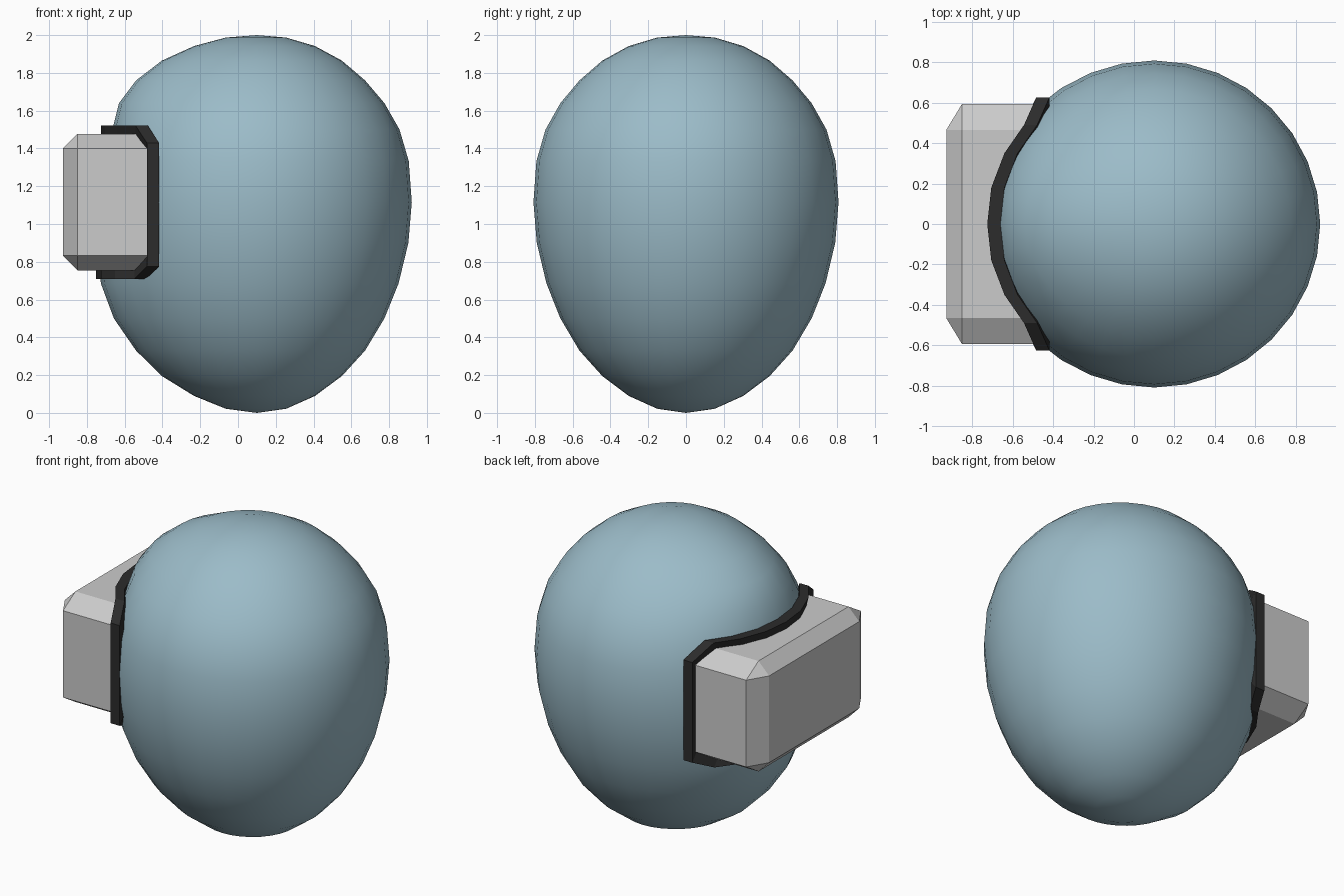
import bpy, bmesh, math

if "Cube" in bpy.data.objects:
    bpy.data.objects.remove(bpy.data.objects["Cube"])


def make_object(name, verts, faces, color=None):
    mesh = bpy.data.meshes.new(name)
    mesh.from_pydata(verts, [], faces)
    bm = bmesh.new()
    bm.from_mesh(mesh)
    bmesh.ops.recalc_face_normals(bm, faces=bm.faces)
    bm.to_mesh(mesh)
    bm.free()
    obj = bpy.data.objects.new(name, mesh)
    bpy.context.collection.objects.link(obj)
    if color:
        mat = bpy.data.materials.new(name + "_colour")
        mat.diffuse_color = (*color, 1)
        mat.use_nodes = True
        mat.node_tree.nodes["Principled BSDF"].inputs["Base Color"].default_value = mat.diffuse_color
        mesh.materials.append(mat)
    return obj


# Head: egg of 32 segments and 16 rings; rows are height, radius, face-side radius
N = 32
CX = 0.1
rings = [(0.022, 0.155, 0.165), (0.09, 0.308, 0.333), (0.195, 0.45, 0.503),
         (0.33, 0.573, 0.64), (0.5, 0.675, 0.757), (0.685, 0.75, 0.826),
         (0.9, 0.802, 0.845), (1.115, 0.82, 0.845), (1.333, 0.804, 0.81),
         (1.5, 0.755, 0.765), (1.64, 0.675, 0.73), (1.76, 0.573, 0.64),
         (1.865, 0.45, 0.503), (1.942, 0.308, 0.333), (1.987, 0.155, 0.165)]
verts, faces = [], []
for z, r, face_r in rings:
    for i in range(N):
        a = 2 * math.pi * i / N
        c = math.cos(a)
        rx = r + (face_r - r) * max(0, -c) ** 2
        verts.append((CX + rx * c, 0.985 * r * math.sin(a), z))
for k in range(len(rings) - 1):
    for i in range(N):
        j = (i + 1) % N
        faces.append((k * N + i, k * N + j, (k + 1) * N + j, (k + 1) * N + i))
bottom, top = len(verts), len(verts) + 1
verts += [(CX, 0, 0), (CX, 0, 2)]
last = (len(rings) - 1) * N
for i in range(N):
    j = (i + 1) % N
    faces += [(bottom, j, i), (top, last + i, last + j)]
head = make_object("head", verts, faces, (0.33, 0.5, 0.58))
head.data.shade_smooth()

# Visor housing: chamfered box whose back is sunk into the head
Y0, Y1 = 0.465, 0.593
Z = (0.755, 0.833, 1.4, 1.477)
octagon = [(-Y0, Z[0]), (Y0, Z[0]), (Y1, Z[1]), (Y1, Z[2]),
           (Y0, Z[3]), (-Y0, Z[3]), (-Y1, Z[2]), (-Y1, Z[1])]
verts = [(x, y, z) for x in (-0.47, -0.85) for y, z in octagon]
verts += [(-0.927, y, z) for y, z in ((-Y0, Z[1]), (Y0, Z[1]), (Y0, Z[2]), (-Y0, Z[2]))]
faces = [tuple(range(8)), (16, 17, 18, 19)]
faces += [(i, (i + 1) % 8, 8 + (i + 1) % 8, 8 + i) for i in range(8)]
faces += [(8, 9, 17, 16), (10, 11, 18, 17), (12, 13, 19, 18), (14, 15, 16, 19),
          (9, 10, 17), (11, 12, 18), (13, 14, 19), (15, 8, 16)]
make_object("visor_housing", verts, faces)

# Face gasket: chamfered ring bent around the head; pairs are y and front x
curve = [(0, -0.725), (0.18, -0.705), (0.35, -0.64), (0.49, -0.543), (0.625, -0.483)]
ys = [-p[0] for p in curve[3:0:-1]] + [p[0] for p in curve[:4]]
front_x = {y: x for y, x in curve}


def gasket_loop(side, z_low, z_low_side, z_high_side, z_high):
    s = side / 0.625
    loop = [(front_x[abs(y)] - 0.027 * (1 - abs(y) / 0.625), y * s, z_low) for y in ys]
    loop += [(-0.483, side, z_low_side), (-0.483, side, z_high_side)]
    loop += [(front_x[abs(y)], y * s, z_high) for y in reversed(ys)]
    loop += [(-0.483, -side, z_high_side), (-0.483, -side, z_low_side)]
    return loop


outer = gasket_loop(0.625, 0.71, 0.775, 1.43, 1.522)
inner = gasket_loop(0.565, 0.78, 0.845, 1.38, 1.45)
depth = 0.065
loops = [outer, [(x + depth, y, z) for x, y, z in outer],
         [(x + depth, y, z) for x, y, z in inner], inner]
n = len(outer)
verts = [v for loop in loops for v in loop]
faces = []
for k in range(4):
    for i in range(n):
        j = (i + 1) % n
        m = (k + 1) % 4
        faces.append((k * n + i, k * n + j, m * n + j, m * n + i))
make_object("face_gasket", verts, faces, (0.025, 0.025, 0.025))
